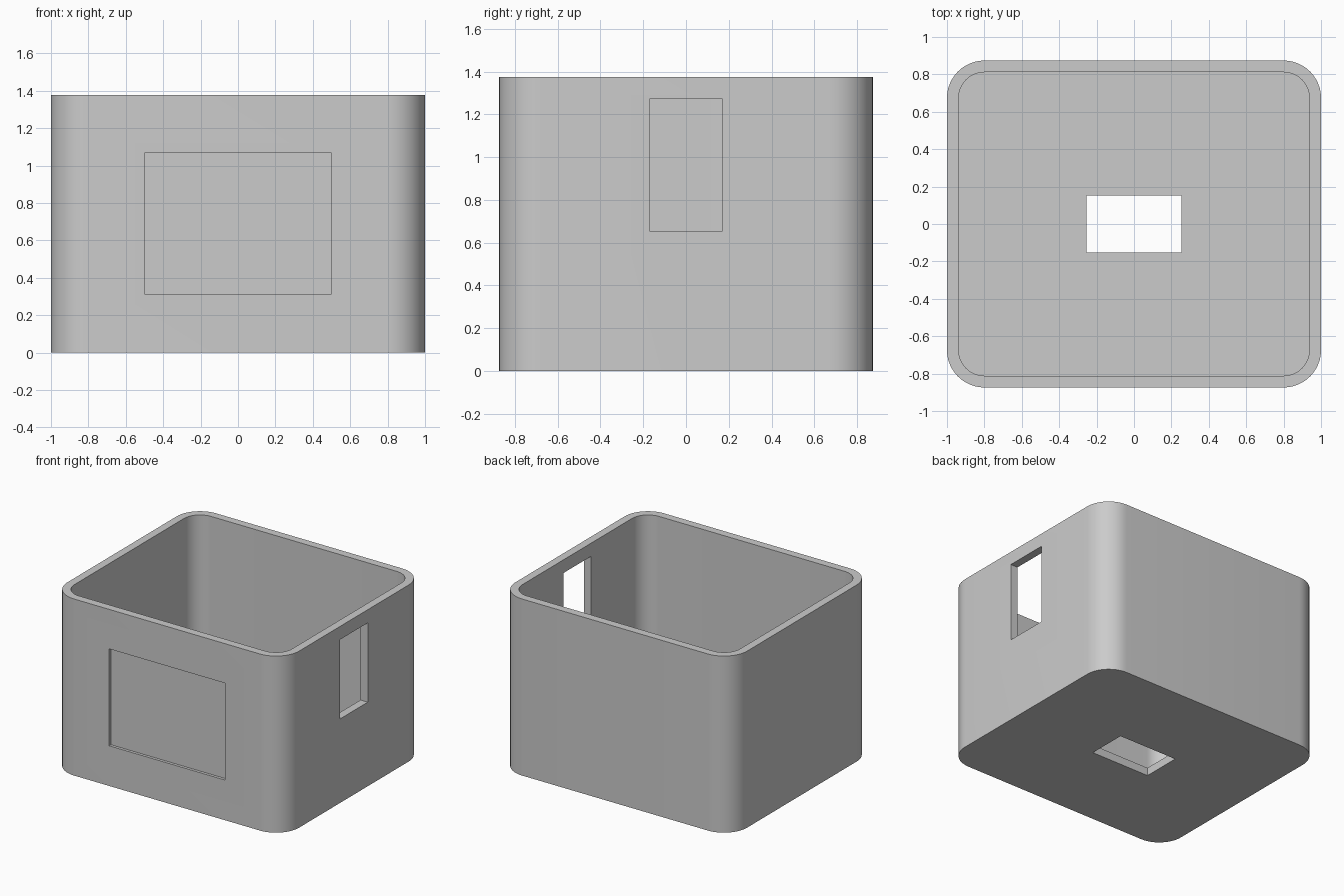
import bpy, bmesh, math

if "Cube" in bpy.data.objects:
    bpy.data.objects.remove(bpy.data.objects["Cube"])

HALF_X, HALF_Y, HEIGHT = 1.0, 0.874, 1.376
WALL, RADIUS, RECESS = 0.0625, 0.2, 0.022

grey = bpy.data.materials.new("light grey")
grey.use_nodes = True
grey.diffuse_color = (0.6, 0.6, 0.6, 1)
grey.node_tree.nodes["Principled BSDF"].inputs["Base Color"].default_value = (0.6, 0.6, 0.6, 1)


def prism(name, hx, hy, z0, z1, radius=0.0, center=(0, 0), steps=12):
    """Upright block with optionally rounded vertical corners."""
    points = []
    for i, (sx, sy) in enumerate([(1, 1), (-1, 1), (-1, -1), (1, -1)]):
        for s in range(steps + 1 if radius else 1):
            a = (i + s / steps) * math.pi / 2
            points.append((center[0] + sx * (hx - radius) + radius * math.cos(a),
                           center[1] + sy * (hy - radius) + radius * math.sin(a), z0))
    bm = bmesh.new()
    base = bm.faces.new([bm.verts.new(p) for p in points])
    top = bmesh.ops.extrude_face_region(bm, geom=[base])["geom"]
    bmesh.ops.translate(bm, vec=(0, 0, z1 - z0),
                        verts=[v for v in top if isinstance(v, bmesh.types.BMVert)])
    bmesh.ops.recalc_face_normals(bm, faces=bm.faces)
    mesh = bpy.data.meshes.new(name)
    bm.to_mesh(mesh)
    bm.free()
    mesh.materials.append(grey)
    obj = bpy.data.objects.new(name, mesh)
    bpy.context.collection.objects.link(obj)
    return obj


# Outer body with rounded corners
box = prism("open_box", HALF_X, HALF_Y, 0, HEIGHT, RADIUS)

cutters = [
    # Hollow interior, open at the top
    prism("cavity_cutter", HALF_X - WALL, HALF_Y - WALL, WALL, HEIGHT + 0.2, RADIUS - WALL),
    # Shallow front panel recess
    prism("front_recess_cutter", 0.5, 0.1, 0.313, 1.068, center=(0, RECESS - HALF_Y - 0.1)),
    # Window through the left (+x) wall
    prism("side_window_cutter", 0.15, 0.17, 0.655, 1.273, center=(HALF_X, 0)),
    # Slot through the floor
    prism("floor_slot_cutter", 0.253, 0.153, -0.1, 0.2),
]

# Cut the openings
bpy.ops.object.select_all(action='DESELECT')
bpy.context.view_layer.objects.active = box
box.select_set(True)
for cutter in cutters:
    cutter.hide_render = True
    mod = box.modifiers.new(cutter.name, 'BOOLEAN')
    mod.operation = 'DIFFERENCE'
    mod.solver = 'EXACT'
    mod.object = cutter
    bpy.ops.object.modifier_apply(modifier=mod.name)
    bpy.data.objects.remove(cutter)

bpy.ops.object.shade_smooth_by_angle(angle=math.radians(30))
